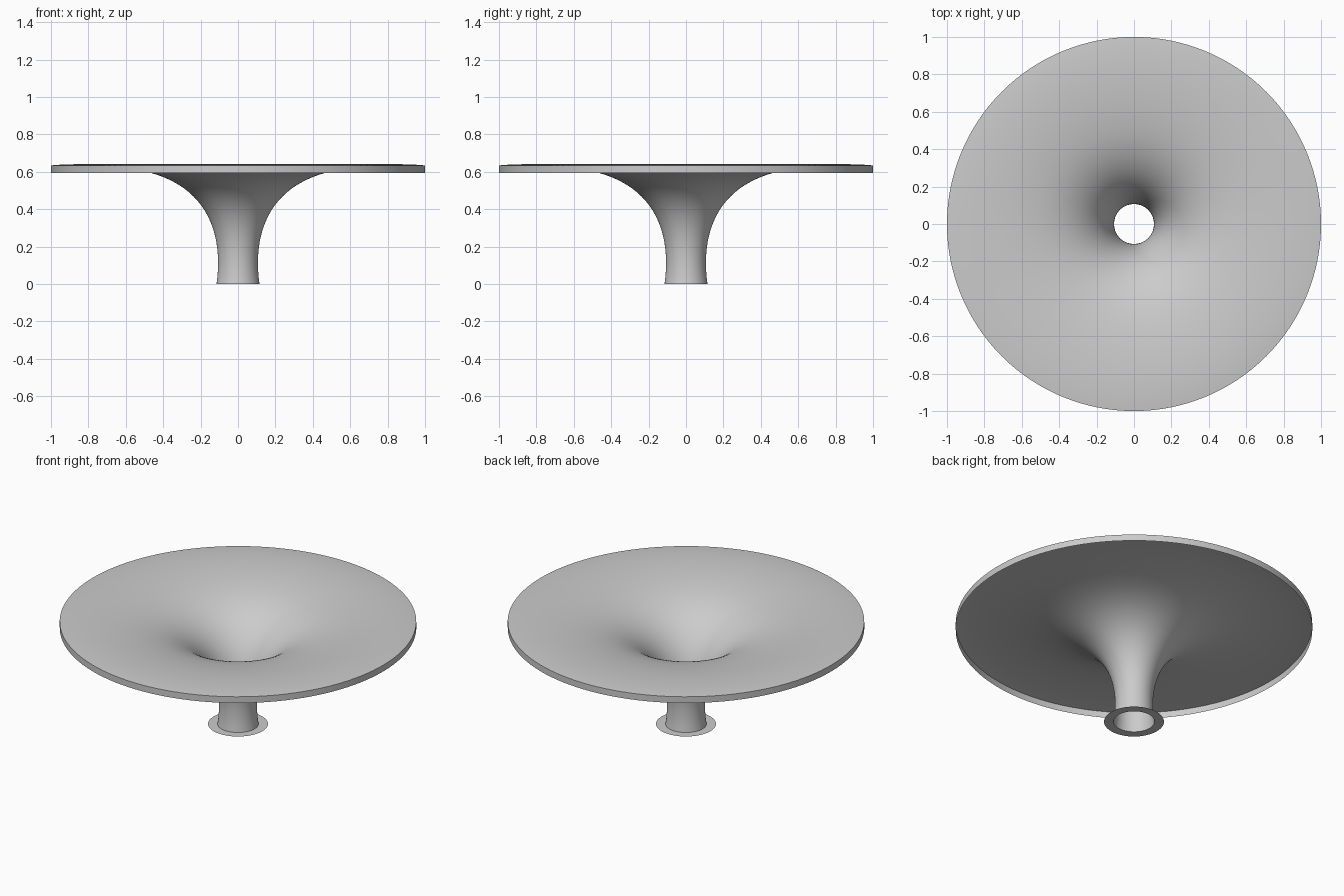
import bpy
import math
from mathutils import Vector
from mathutils.geometry import interpolate_bezier

default = bpy.data.objects.get("Cube")
if default:
    bpy.data.objects.remove(default)

SIDES = 128
RIM_R, RIM_Z = 1.0, 0.634
BASE_R = 0.115

grey = bpy.data.materials.new("light grey")
grey.use_nodes = True
colour = (0.6, 0.6, 0.6, 1)
grey.diffuse_color = colour
grey.node_tree.nodes["Principled BSDF"].inputs["Base Color"].default_value = colour


def lathe(name, profile):
    """Turn a list of (radius, height) points around the z axis."""
    n = len(profile)
    verts = []
    for i in range(SIDES):
        a = math.tau * i / SIDES
        verts += [(r * math.cos(a), r * math.sin(a), z) for r, z in profile]
    faces = []
    for i in range(SIDES):
        a, b = i * n, (i + 1) % SIDES * n
        faces += [(a + j, b + j, b + j + 1, a + j + 1) for j in range(n - 1)]
    mesh = bpy.data.meshes.new(name)
    mesh.from_pydata(verts, [], faces)
    mesh.materials.append(grey)
    mesh.shade_smooth()
    obj = bpy.data.objects.new(name, mesh)
    bpy.context.collection.objects.link(obj)
    return obj


def bezier(points, count):
    """Sample a cubic curve through the (radius, height) plane."""
    return [(p.x, p.y) for p in interpolate_bezier(*map(Vector, points), count)]


# Flared horn: nearly flat dish running down into a narrow throat
dish = bezier([(RIM_R, RIM_Z), (0.85, 0.65), (0.62, 0.637), (0.465, 0.594)], 20)
throat = bezier([(0.465, 0.594), (0.13, 0.5), (0.083, 0.22), (BASE_R, 0)], 32)
lathe("flared_horn", dish + throat[1:])

# Thin upright band hanging from the outer edge
lathe("rim_band", [(RIM_R, 0.595), (RIM_R, RIM_Z)])

# Flat ring around the foot of the throat
lathe("base_flange", [(0.168, 0), (BASE_R, 0)])
